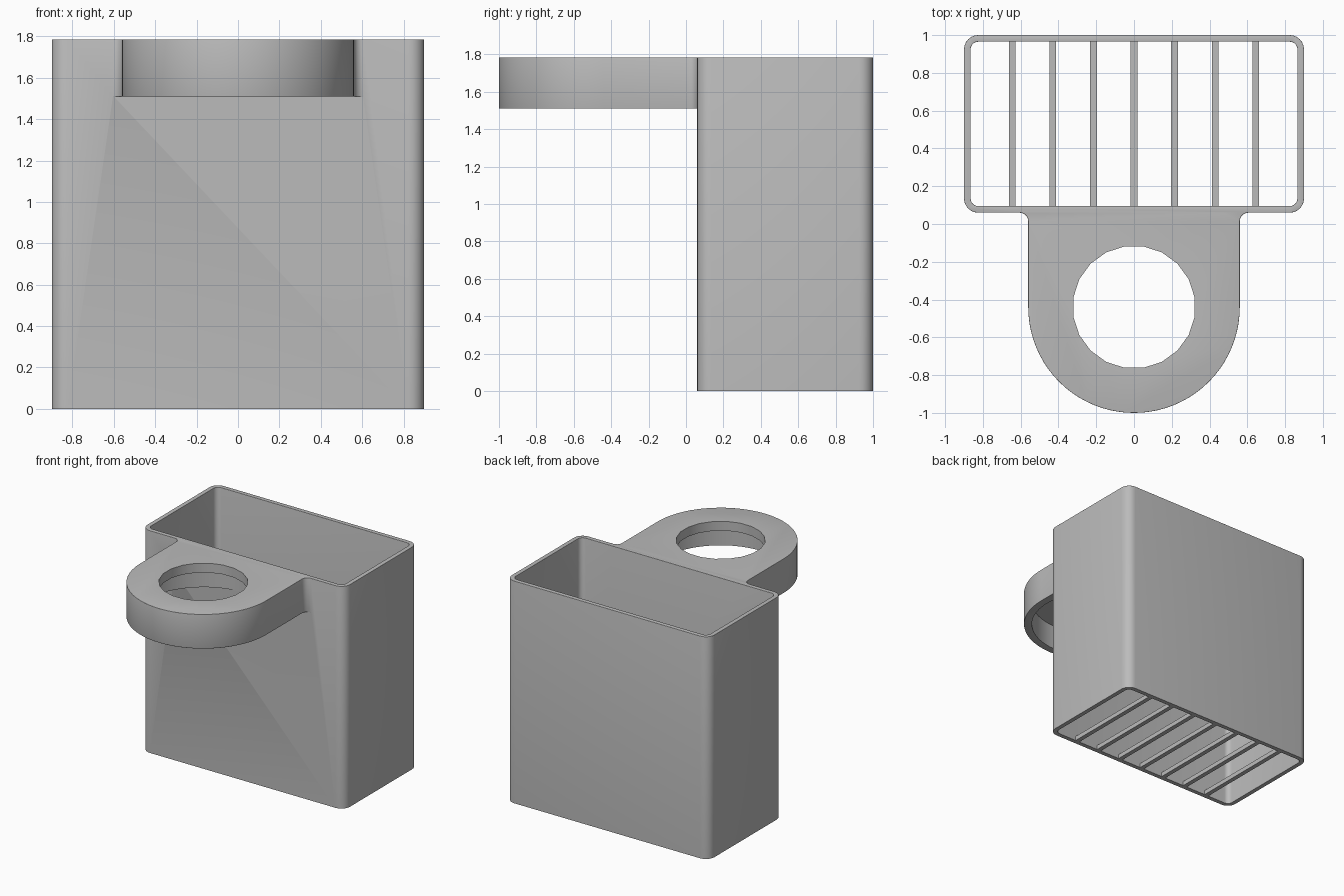
import bpy, bmesh
from math import sin, cos, pi, radians, hypot

if "Cube" in bpy.data.objects:
    bpy.data.objects.remove(bpy.data.objects["Cube"])

TOP, RING_BOTTOM, RING_Y, RING_R = 1.785, 1.51, -0.44, 0.56
FRONT, BACK, HALF, WALL = 0.06, 1.0, 0.9, 0.035

grey = bpy.data.materials.new("grey plastic")
grey.use_nodes = True
colour = (0.5, 0.5, 0.5, 1)
grey.diffuse_color = colour
grey.node_tree.nodes["Principled BSDF"].inputs["Base Color"].default_value = colour


def arc(cx, cy, r, start, end, n):
    angles = [radians(start + (end - start) * i / n) for i in range(n + 1)]
    return [(cx + r * cos(a), cy + r * sin(a)) for a in angles]


def rounded_box(x0, x1, y0, y1, r):
    return (arc(x1 - r, y1 - r, r, 0, 90, 6) + arc(x0 + r, y1 - r, r, 90, 180, 6)
            + arc(x0 + r, y0 + r, r, 180, 270, 6) + arc(x1 - r, y0 + r, r, 270, 360, 6))


def prism(name, outline, z0, z1):
    bm = bmesh.new()
    face = bm.faces.new([bm.verts.new((x, y, z0)) for x, y in outline])
    grown = bmesh.ops.extrude_face_region(bm, geom=[face])["geom"]
    bmesh.ops.translate(bm, vec=(0, 0, z1 - z0),
                        verts=[v for v in grown if isinstance(v, bmesh.types.BMVert)])
    bmesh.ops.recalc_face_normals(bm, faces=bm.faces)
    mesh = bpy.data.meshes.new(name)
    bm.to_mesh(mesh)
    bm.free()
    mesh.materials.append(grey)
    obj = bpy.data.objects.new(name, mesh)
    bpy.context.collection.objects.link(obj)
    return obj


def combine(target, tool, operation):
    mod = target.modifiers.new(operation, "BOOLEAN")
    mod.operation, mod.solver, mod.object = operation, "EXACT", tool
    bpy.context.view_layer.objects.active = target
    bpy.ops.object.modifier_apply(modifier=mod.name)
    bpy.data.objects.remove(tool)


def smooth(obj):
    bpy.ops.object.select_all(action="DESELECT")
    obj.select_set(True)
    bpy.context.view_layer.objects.active = obj
    bpy.ops.object.shade_smooth_by_angle(angle=radians(35))


# Container with the holder arm joined to its front wall
body = prism("container_and_ring", rounded_box(-HALF, HALF, FRONT, BACK, 0.075), 0, TOP)
f = 0.045
side = RING_R + f
arm = ([(side, FRONT + 0.02), (-side, FRONT + 0.02)]
       + arc(-side, FRONT - f, f, 90, 0, 5)
       + arc(0, RING_Y, RING_R, 180, 360, 40)
       + arc(side, FRONT - f, f, 180, 90, 5))
combine(body, prism("arm", arm, RING_BOTTOM, TOP), "UNION")

# Open inside, ring hole and wider recess below it
inside = rounded_box(-HALF + WALL, HALF - WALL, FRONT + WALL, BACK - WALL, 0.04)
combine(body, prism("inside", inside, -0.1, 2), "DIFFERENCE")
combine(body, prism("hole", arc(0, RING_Y, 0.325, 9, 351, 19), 1.4, 2), "DIFFERENCE")
combine(body, prism("recess", arc(0, RING_Y, 0.5, 0, 354, 59), 1.4, TOP - 0.075), "DIFFERENCE")

# Soften the rim and the lower edge of the ring
bm = bmesh.new()
bm.from_mesh(body.data)
bmesh.ops.remove_doubles(bm, verts=bm.verts, dist=0.0005)


def is_soft(edge):
    if len(edge.link_faces) != 2 or edge.calc_face_angle(0) < radians(50):
        return False
    far = all(hypot(v.co.x, v.co.y - RING_Y) > 0.53 for v in edge.verts)
    rim = all(v.co.z > TOP - 0.002 for v in edge.verts)
    under = all(abs(v.co.z - RING_BOTTOM) < 0.002 and v.co.y < FRONT + 0.001 for v in edge.verts)
    on_wall = all(v.co.y > FRONT - 0.001 for v in edge.verts)
    return far and (rim or (under and not on_wall))


bmesh.ops.bevel(bm, geom=[e for e in bm.edges if is_soft(e)], offset=0.012, segments=3,
                profile=0.5, affect="EDGES", clamp_overlap=True)
bm.to_mesh(body.data)
bm.free()
smooth(body)

# Floor slats
for i in range(-3, 4):
    x = i * 0.215
    prism(f"floor_slat_{i + 4}", [(x - 0.018, 0.08), (x + 0.018, 0.08),
                                  (x + 0.018, 0.98), (x - 0.018, 0.98)], 0, 0.036)
